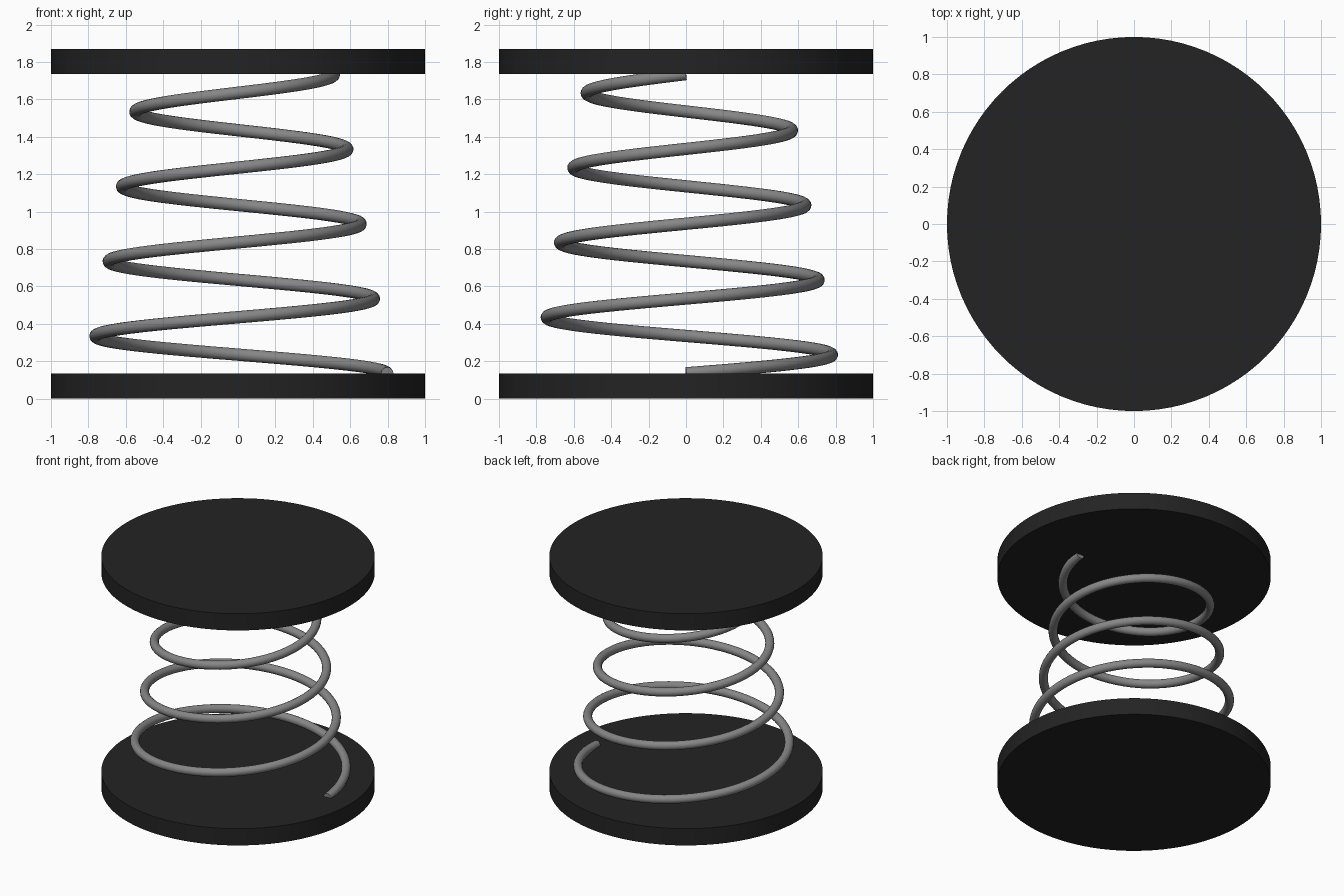
import bpy
import math

if "Cube" in bpy.data.objects:
    bpy.data.objects.remove(bpy.data.objects["Cube"])

PLATE_H = 0.135     # plate thickness
GAP = 1.6           # distance between the plates
TURNS = 4
STEPS = 64          # path points per turn
WIRE_R = 0.033


def material(name, rgb):
    m = bpy.data.materials.new(name)
    m.diffuse_color = (*rgb, 1.0)
    m.use_nodes = True
    m.node_tree.nodes["Principled BSDF"].inputs["Base Color"].default_value = m.diffuse_color
    return m


black = material("matte black", (0.017, 0.017, 0.017))
steel = material("grey steel", (0.24, 0.24, 0.24))


def smooth(obj, degrees):
    bpy.ops.object.select_all(action='DESELECT')
    obj.select_set(True)
    bpy.context.view_layer.objects.active = obj
    bpy.ops.object.shade_smooth_by_angle(angle=math.radians(degrees))


# Round end plates
def plate(name, z):
    bpy.ops.mesh.primitive_cylinder_add(vertices=96, radius=1.0, depth=PLATE_H,
                                        location=(0, 0, z + PLATE_H / 2))
    obj = bpy.context.object
    obj.name = name
    obj.data.materials.append(black)
    smooth(obj, 30)


plate("bottom_plate", 0.0)
plate("top_plate", PLATE_H + GAP)

# Tapering coil spring: a round wire swept along a conical helix
curve = bpy.data.curves.new("coil_spring", 'CURVE')
curve.dimensions = '3D'
curve.bevel_depth = WIRE_R
curve.bevel_resolution = 6
curve.use_fill_caps = True
spline = curve.splines.new('POLY')
count = TURNS * STEPS
spline.points.add(count)
for i, p in enumerate(spline.points):
    t = i / STEPS
    r = 0.798 - 0.0713 * t
    a = math.tau * t
    p.co = (r * math.cos(a), r * math.sin(a), PLATE_H + GAP * i / count, 1.0)
spring = bpy.data.objects.new("coil_spring", curve)
bpy.context.collection.objects.link(spring)
bpy.ops.object.select_all(action='DESELECT')
spring.select_set(True)
bpy.context.view_layer.objects.active = spring
bpy.ops.object.convert(target='MESH')
spring = bpy.context.object
spring.data.materials.clear()
spring.data.materials.append(steel)
smooth(spring, 50)
